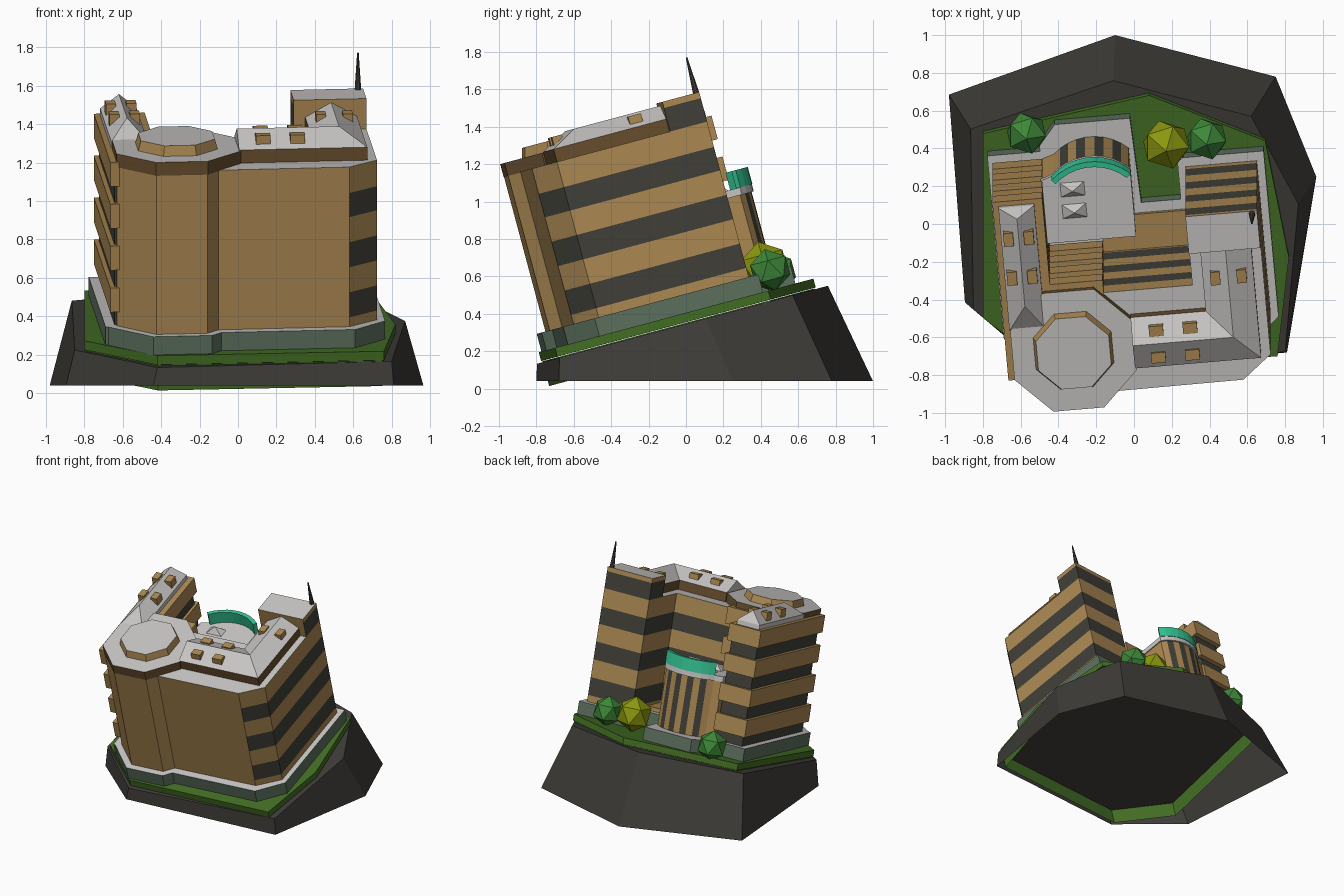
import bpy, bmesh, math
from mathutils import Matrix, Vector

if "Cube" in bpy.data.objects:
    bpy.data.objects.remove(bpy.data.objects["Cube"])

TILT = Matrix.Rotation(math.radians(15), 4, 'X')          # leaning ground plane
SITE = TILT @ Matrix.Rotation(math.radians(5), 4, 'Z')    # building axes on it


def material(name, rgb):
    m = bpy.data.materials.new(name)
    lin = [((c / 255 + 0.055) / 1.055) ** 2.4 for c in rgb]
    m.diffuse_color = (*lin, 1)
    m.use_nodes = True
    m.node_tree.nodes["Principled BSDF"].inputs["Base Color"].default_value = m.diffuse_color
    return m


TAN = material("tan_wall", (172, 137, 83))
BROWN = material("brown_trim", (104, 78, 46))
DARK = material("dark_glass", (64, 63, 56))
GREY = material("light_grey_roof", (200, 198, 196))
SLATE = material("slate_plinth", (92, 112, 94))
GRASS = material("grass", (67, 110, 36))
ROCK = material("rock", (62, 60, 56))
LEAF = material("leaf_green", (62, 136, 56))
LIME = material("lime_leaf", (140, 152, 14))
TEAL = material("teal_crown", (52, 196, 148))


def mesh(name, verts, faces, mats, index=None, frame=SITE, fix=True):
    me = bpy.data.meshes.new(name)
    me.from_pydata([tuple(v) for v in verts], [], faces)
    for m in mats:
        me.materials.append(m)
    for i, p in enumerate(me.polygons):
        p.material_index = index[i] if index else 0
    if fix:
        bm = bmesh.new()
        bm.from_mesh(me)
        bmesh.ops.recalc_face_normals(bm, faces=bm.faces)
        bm.to_mesh(me)
        bm.free()
    ob = bpy.data.objects.new(name, me)
    ob.matrix_world = frame
    bpy.context.collection.objects.link(ob)
    return ob


def prism(name, poly, levels, side, top=None, rule=None, frame=SITE, bottom=True, taper=None):
    """Stack of rings; rule(layer, edge_direction, edge_number) picks material 0 or 2 for a side."""
    n = len(poly)
    cx, cy = sum(p[0] for p in poly) / n, sum(p[1] for p in poly) / n
    verts, faces, idx = [], [], []
    for k, w in enumerate(levels):
        s = taper if taper is not None and k == len(levels) - 1 else 1
        verts += [(cx + (x - cx) * s, cy + (y - cy) * s, w) for x, y in poly]
    for k in range(len(levels) - 1):
        for i in range(n):
            j = (i + 1) % n
            faces.append((k * n + i, k * n + j, (k + 1) * n + j, (k + 1) * n + i))
            d = (Vector(poly[j]) - Vector(poly[i])).normalized()
            idx.append(2 if rule and rule(k, d, i) else 0)
    faces.append(tuple(range((len(levels) - 1) * n, len(levels) * n)))
    idx.append(1)
    if bottom:
        faces.append(tuple(reversed(range(n))))
        idx.append(0)
    return mesh(name, verts, faces, [side, top or side, DARK], idx, frame)


def rect(u0, u1, v0, v1):
    return [(u0, v0), (u1, v0), (u1, v1), (u0, v1)]


def octagon(c, r):
    return [(c[0] + r * math.cos(math.radians(22.5 + 45 * i)),
             c[1] + r * math.sin(math.radians(22.5 + 45 * i))) for i in range(8)]


# rock base: flat bottom ring rising to a tilted top
low = [(-.98, .685), (-.10, 1.0), (.75, .78), (.965, .25), (.81, -.68), (-.44, -.8), (-.895, -.415)]
high = [(-.865, .61), (-.11, .875), (.62, .68), (.87, .2), (.80, -.61), (-.42, -.735), (-.85, -.38)]
verts = [(x, y, .04) for x, y in low] + [TILT @ Vector((x, q, .335)) for x, q in high]
faces = [(i, (i + 1) % 7, 7 + (i + 1) % 7, 7 + i) for i in range(7)] + [tuple(range(7, 14))]
mesh("rock_base", verts, faces, [ROCK], frame=Matrix())

# lawn slab, open underneath
lawn = [(-.80, .60), (.08, .81), (.695, .56), (.82, -.08), (.76, -.62), (-.42, -.71), (-.80, -.41)]
prism("lawn_skirt", [(x * .99, q * .99) for x, q in lawn], [.203, .34], GRASS, ROCK, frame=TILT, bottom=False)
prism("lawn", lawn, [.343, .392], GRASS, frame=TILT)

# plinth following the building outline
prism("plinth", [(-.73, .57), (-.73, -.437), (-.716, -.437), (-.5, -.654), (-.193, -.654), (-.139, -.6),
                 (.56, -.6), (.73, -.44), (.73, .47), (.27, .47), (.27, .245), (.06, .245), (.04, .71),
                 (-.36, .71), (-.45, .6), (-.45, .57)], [.385, .49], SLATE, GREY)

# striped L-shaped main block; the front wall (edge along +u) stays plain
striped = lambda k, d, i: k % 2 == 1 and d.x < .95
prism("main_block", [(-.35, -.545), (.535, -.54), (.69, -.414), (.69, .42), (.31, .42), (.31, 0), (-.35, 0)],
      [.48, .54, .675, .81, .945, 1.08, 1.21, 1.35], TAN, GREY, striped)
prism("rear_tower_top", rect(.31, .69, .215, .42), [1.35, 1.48, 1.514], TAN, GREY,
      lambda k, d, i: k == 0 and d.x < .95)
prism("courtyard_podium", rect(-.16, .31, -.01, .19), [.48, .52], TAN)

# attic band and L-shaped hip roof
attic = [(-.03, -.41), (.64, -.41), (.64, .215), (.37, .215), (.37, -.13), (-.03, -.13)]
prism("attic_band", attic, [1.345, 1.42], BROWN)
ridge = [(-.03, -.265), (.505, -.265), (.505, .215)]
mesh("main_roof", [(u, v, 1.42) for u, v in attic] + [(u, v, 1.497) for u, v in ridge],
     [(0, 1, 7, 6), (1, 2, 8, 7), (3, 4, 7, 8), (4, 5, 6, 7), (5, 0, 6), (2, 3, 8), (5, 4, 3, 2, 1, 0)], [GREY])

# octagonal corner tower
C = (-.346, -.284)
prism("corner_tower", octagon(C, .35), [.48, 1.345], TAN)
prism("corner_tower_band", octagon(C, .352), [1.345, 1.417], BROWN, GREY)
prism("corner_tower_crown", octagon(C, .225), [1.415, 1.47], TAN, GREY, taper=.93)

# left wing: dark core wrapped by projecting tan bands
prism("left_wing", rect(-.68, -.46, -.40, .52), [.48, 1.375], DARK, GREY)
for k in range(4):
    t = 1.375 - .226 * k
    prism("left_wing_band", rect(-.705, -.44, -.43, .55), [t - .13, t], TAN)
    prism("courtyard_band", rect(-.45, -.16, -.05, .075), [t - .13, t], TAN)
base = rect(-.675, -.485, -.15, .525)
mesh("left_wing_roof", [(u, v, 1.37) for u, v in base] + [(u, v, 1.41) for u, v in base] +
     [(-.58, 0, 1.497), (-.58, .48, 1.497)],
     [(0, 1, 5, 4), (1, 2, 6, 5), (2, 3, 7, 6), (3, 0, 4, 7),
      (4, 5, 8), (5, 6, 9, 8), (6, 7, 9), (7, 4, 8, 9), (3, 2, 1, 0)], [GREY])

# dormer windows
for u, v in [(-.635, .367), (-.527, .367), (-.635, .153), (-.527, .153), (.1, -.2), (.28, -.2),
             (.1, -.346), (.28, -.346), (.437, .06), (.577, .06)]:
    a, b = (.038, .028) if v < -.1 else (.026, .036)
    prism("dormer", rect(u - a, u + a, v - b, v + b), [1.42, 1.485], TAN)

# courtyard hall with a bowed, vertically striped back wall
R, N, MID = .29, 9, (-.18, .338)
half = math.asin(.2 / R)


def arc(r):
    return [(MID[0] + r * math.sin(half - 2 * half * i / N), MID[1] + r * math.cos(half - 2 * half * i / N))
            for i in range(N + 1)]


hall = [(-.44, .2), (.02, .2)] + arc(R) + [(-.44, .53)]
prism("courtyard_hall", hall, [.48, .93], TAN, GREY, lambda k, d, i: 2 <= i < 2 + N and i % 2 == 1)
prism("hall_roof", [(-.45, .19), (.028, .19)] + arc(R + .012) + [(-.45, .535)], [.925, .965], GREY)
prism("teal_crown", arc(R + .015) + arc(R - .015)[::-1], [.965, 1.06], TEAL)
for v in (.357, .476):
    prism("skylight", rect(-.355, -.215, v - .042, v + .042), [.96, 1.01], GREY, taper=.08)

# antenna
prism("antenna", octagon((.662, .405), .018), [1.51, 1.71], DARK, taper=.25)

# trees
for name, pos, r, m in [("left_tree", (-.57, .48, .62), .115, LEAF), ("right_tree", (.385, .45, .635), .115, LEAF),
                        ("lime_tree", (.17, .42, .655), .135, LIME)]:
    bm = bmesh.new()
    bmesh.ops.create_icosphere(bm, subdivisions=1, radius=r)
    me = bpy.data.meshes.new(name)
    bm.to_mesh(me)
    bm.free()
    me.materials.append(m)
    ob = bpy.data.objects.new(name, me)
    ob.matrix_world = Matrix.Translation(pos) @ TILT
    bpy.context.collection.objects.link(ob)
